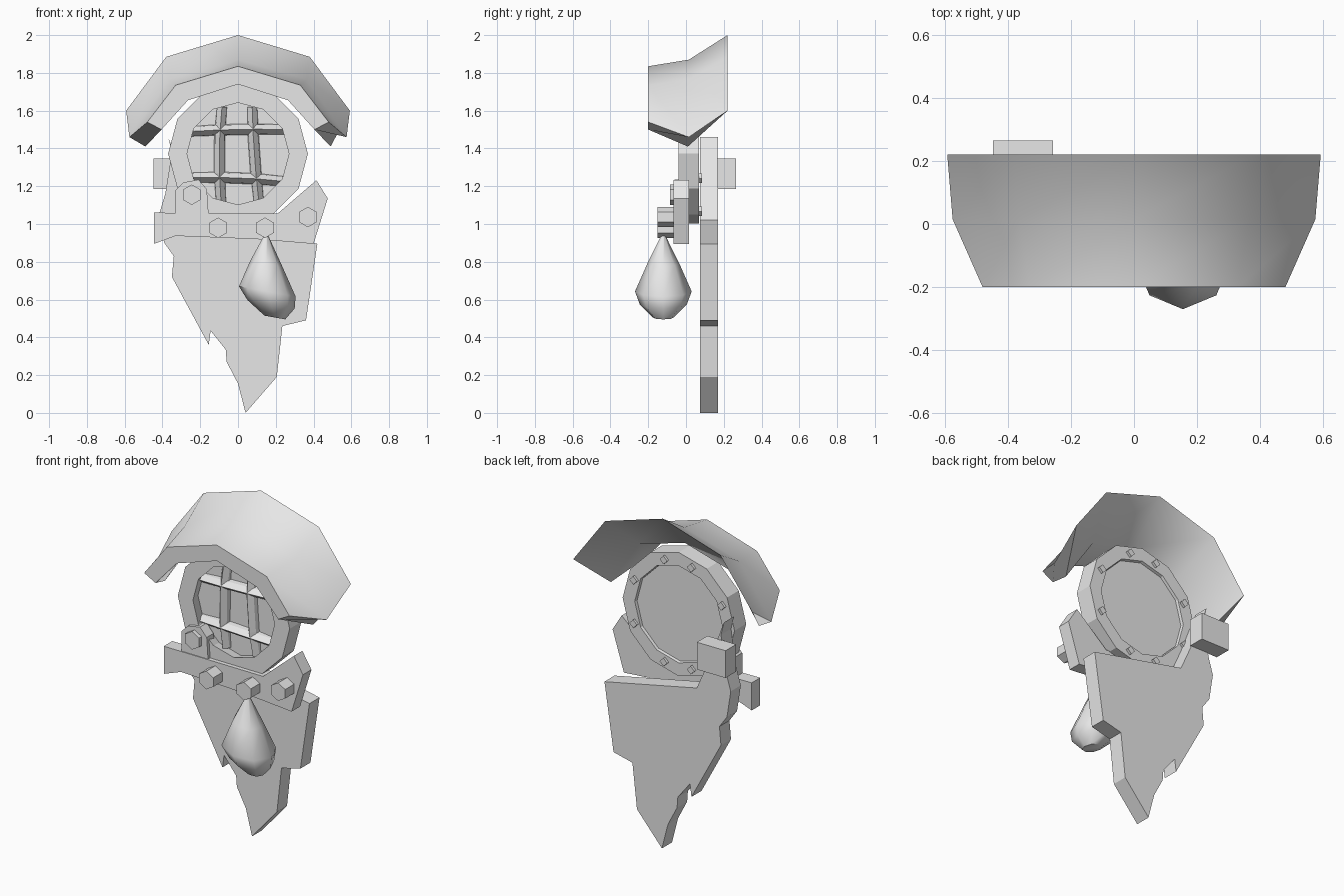
import bpy, bmesh, math

cube = bpy.data.objects.get("Cube")
if cube:
    bpy.data.objects.remove(cube, do_unlink=True)

grey = bpy.data.materials.new("plain grey")
grey.use_nodes = True
grey.diffuse_color = (0.8, 0.8, 0.8, 1)
grey.node_tree.nodes["Principled BSDF"].inputs["Base Color"].default_value = (0.8, 0.8, 0.8, 1)


def finish(name, bm, angle=None):
    bmesh.ops.recalc_face_normals(bm, faces=bm.faces)
    mesh = bpy.data.meshes.new(name)
    bm.to_mesh(mesh)
    bm.free()
    mesh.materials.append(grey)
    obj = bpy.data.objects.new(name, mesh)
    bpy.context.collection.objects.link(obj)
    if angle:
        bpy.ops.object.select_all(action='DESELECT')
        obj.select_set(True)
        bpy.context.view_layer.objects.active = obj
        bpy.ops.object.shade_smooth_by_angle(angle=math.radians(angle))
    return obj


def loft(name, sections, closed=False, angle=None):
    """Skin a row of closed cross-sections; cap the ends unless the row closes."""
    bm = bmesh.new()
    rows = [[bm.verts.new(p) for p in s] for s in sections]
    n = len(rows[0])
    pairs = list(zip(rows, rows[1:])) + ([(rows[-1], rows[0])] if closed else [])
    for a, b in pairs:
        for i in range(n):
            j = (i + 1) % n
            bm.faces.new((a[i], a[j], b[j], b[i]))
    if not closed:
        bm.faces.new(rows[0])
        bm.faces.new(rows[-1])
    return finish(name, bm, angle)


def plate(name, outline, y0, y1):
    return loft(name, [[(x, y, z) for x, z in outline] for y in (y0, y1)])


def ngon(cx, cz, r, n):
    return [(cx + r * math.sin(i * math.tau / n), cz + r * math.cos(i * math.tau / n)) for i in range(n)]


# Curved hood: wedge-shaped section, thin at the back, mirrored across the middle
front_out = [(0, 1.835), (0.33, 1.735), (0.48, 1.54)]
mid_out = [(0, 1.87), (0.365, 1.765), (0.575, 1.46)]
back_edge = [(0, 2.0), (0.38, 1.885), (0.592, 1.6)]
mid_in = [(0, 1.775), (0.3, 1.69), (0.49, 1.41)]
front_in = [(0, 1.74), (0.265, 1.655), (0.405, 1.5)]
rails = ((front_out, -0.2), (mid_out, 0.015), (back_edge, 0.22), (mid_in, 0.01), (front_in, -0.2))
half = [[(r[i][0], y, r[i][1]) for r, y in rails] for i in range(3)]
other = [[(-x, y, z) for x, y, z in s] for s in half[:0:-1]]
loft("hood", other + half, angle=45)

# Round window: ring, recessed disc and crossed bars
CZ = 1.372
ring = []
for i in range(12):
    s, c = math.sin(i * math.tau / 12), math.cos(i * math.tau / 12)
    ring.append([(r * s, y, CZ + r * c) for r, y in ((0.27, -0.04), (0.37, -0.04), (0.37, 0.07), (0.29, 0.07))])
loft("window_ring", ring, closed=True)
plate("window_disc", ngon(0, CZ, 0.285, 12), 0.025, 0.055)


def bar(name, start, end, bend):
    """Ridged bar, bowed forward in the middle and sunk into the ring at its ends."""
    sections = []
    dx, dz = end[0] - start[0], end[1] - start[1]
    length = math.hypot(dx, dz)
    nx, nz = -dz / length, dx / length
    for t, push in ((0, 0), (0.3, bend), (0.7, bend), (1, 0)):
        cx, cz = start[0] + dx * t + nx * push, start[1] + dz * t + nz * push
        y = 0.015 if t in (0, 1) else 0
        sections.append([(cx + nx * w, y + d, cz + nz * w)
                         for w, d in ((-0.03, 0.03), (-0.024, 0), (0, -0.03), (0.024, 0), (0.03, 0.03))])
    loft(name, sections)


bar("upper_bar", (-0.25, 1.49), (0.25, 1.5), 0.005)
bar("lower_bar", (-0.25, 1.245), (0.25, 1.225), 0.008)
bar("right_bar", (-0.09, 1.12), (-0.085, 1.62), 0.01)
bar("left_bar", (0.11, 1.12), (0.075, 1.62), 0.005)

# Bar ends showing through the back of the ring
for k, (x, z) in enumerate([(sx * a, sz * b) for a, b in ((0.29, 0.13), (0.09, 0.305))
                            for sx in (-1, 1) for sz in (-1, 1)]):
    plate(f"bar_end_{k + 1}", ngon(x, CZ + z, 0.025, 4), 0.05, 0.085)

# Jagged lower plate with a strip rising on the right side
plate("jagged_plate", [
    (0.04, 0), (0.205, 0.19), (0.235, 0.46), (0.36, 0.49), (0.42, 0.895), (-0.19, 1.02),
    (-0.27, 1.2), (-0.37, 1.46), (-0.35, 1.38), (-0.385, 1.16), (-0.415, 1.06), (-0.39, 0.9),
    (-0.34, 0.83), (-0.35, 0.72), (-0.155, 0.36), (-0.145, 0.435), (-0.065, 0.335),
    (-0.06, 0.27), (0, 0.155)], 0.075, 0.17)

# Rear block
plate("rear_block", [(-0.447, 1.185), (-0.257, 1.185), (-0.257, 1.348), (-0.447, 1.348)], 0.165, 0.265)

# Cross strap with flared left end, and its small bracket
plate("cross_strap", [(-0.445, 1.06), (-0.445, 0.895), (-0.33, 0.937), (0.1, 0.92), (0.4, 0.895),
                      (0.475, 1.135), (0.415, 1.232), (0.21, 1.055)], -0.065, 0.015)
plate("bracket", [(-0.33, 1.04), (-0.33, 1.18), (-0.29, 1.22), (-0.21, 1.235), (-0.165, 1.185),
                  (-0.155, 1.04)], -0.06, 0.005)

# Hexagonal bolts
for k, (x, z, y) in enumerate([(-0.245, 1.155, -0.085), (-0.105, 0.98, -0.15),
                               (0.143, 0.98, -0.15), (0.37, 1.037, -0.15)]):
    plate(f"bolt_{k + 1}", ngon(x, z, 0.054, 6), y, -0.05)

# Hanging drop, leaning slightly to the left
drop = []
for r, z, cx in ((0.008, 0.945, 0.15), (0.085, 0.79, 0.15), (0.15, 0.643, 0.155),
                 (0.125, 0.575, 0.175), (0.055, 0.505, 0.195)):
    drop.append([(cx + px, -0.12 + py, z - 0.18 * px) for px, py in ngon(0, 0, r, 8)])
loft("hanging_drop", drop, angle=50)
